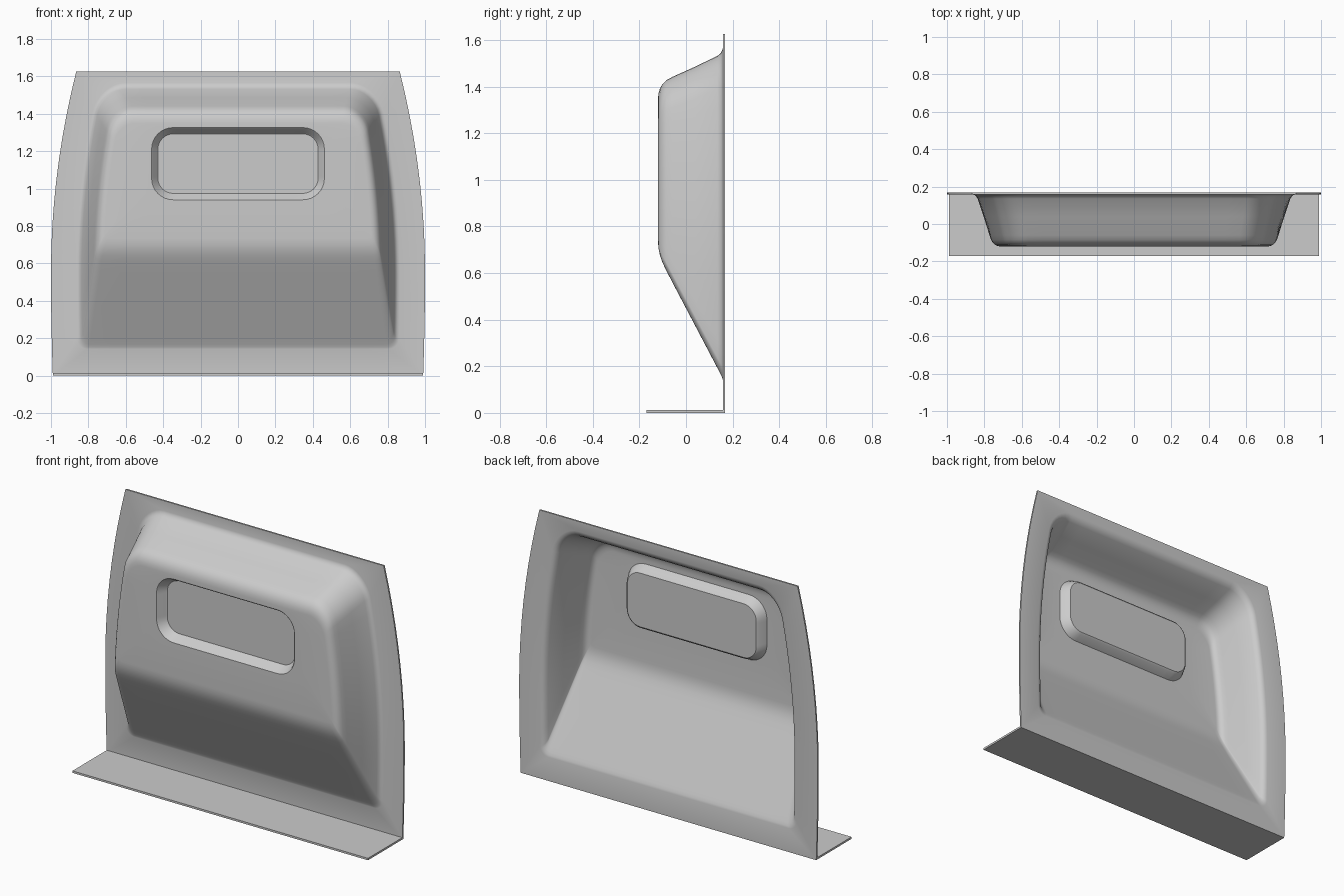
import bpy, bmesh, math

if "Cube" in bpy.data.objects:
    bpy.data.objects.remove(bpy.data.objects["Cube"])

BACK, T = 0.168, 0.01          # rear plane of the panel and sheet thickness
K, M = 8, 14                   # points per corner, segments per side


def half_width(z):
    """Bowed side edge of the panel."""
    if z > 0.55:
        return 1 - 0.135 * ((z - 0.55) / 1.075) ** 2
    return 1 - 0.01 * ((0.55 - z) / 0.55) ** 2


def ring(y, zlo, zhi, hw, r_bot, r_top, bowed=True):
    """Rounded rectangle, anticlockwise seen from the front; sides follow the bow."""
    pts = []
    corners = [(hw, zlo, -90, r_bot), (hw, zhi, 0, r_top),
               (-hw, zhi, 90, r_top), (-hw, zlo, 180, r_bot)]
    for cx, cz, a0, r in corners:
        ox = cx - math.copysign(r, cx)
        oz = cz + r if cz == zlo else cz - r
        for k in range(K + 1):
            a = math.radians(a0 + 90 * k / K)
            pts.append((ox + r * math.cos(a), oz + r * math.sin(a)))
    out = []
    for c in range(4):
        arc = pts[c * (K + 1):(c + 1) * (K + 1)]
        nxt = pts[((c + 1) * (K + 1)) % len(pts)]
        out += arc
        for m in range(1, M):
            t = m / M
            out.append((arc[-1][0] * (1 - t) + nxt[0] * t,
                        arc[-1][1] * (1 - t) + nxt[1] * t))
    if bowed:
        out = [(x * (half_width(z) - (1 - hw)) / hw, z) for x, z in out]
    return [(x, y, z) for x, z in out]


front = BACK - T
rings = [ring(front, 0, 1.625, 1.0, 0, 0)]

# Pressed bulge: y, bottom z, top z, side inset
profile = [(front, 0.142, 1.565, 0.0), (0.155, 0.152, 1.555, 0.012),
           (0.148, 0.167, 1.543, 0.021), (0.135, 0.192, 1.532, 0.029),
           (0.04, 0.373, 1.486, 0.061), (-0.06, 0.563, 1.441, 0.092),
           (-0.085, 0.612, 1.427, 0.100), (-0.10, 0.643, 1.412, 0.108),
           (-0.111, 0.673, 1.394, 0.119), (-0.118, 0.705, 1.372, 0.133),
           (-0.12, 0.735, 1.35, 0.148)]
for i, (y, lo, hi, inset) in enumerate(profile):
    f = i / (len(profile) - 1)
    rings.append(ring(y, lo, hi, 0.865 - inset, 0.055 - 0.035 * f, 0.16 - 0.06 * f))

# Window recess
for y, o in [(-0.12, 0), (-0.116, 0.005), (-0.07, 0.028), (-0.065, 0.034)]:
    rings.append(ring(y, 0.94 + o, 1.326 - o, 0.462 - o, 0.115 - o, 0.115 - o, False))

# Skin the rings into one sheet
bm = bmesh.new()
loops = [[bm.verts.new(p) for p in r] for r in rings]
n = len(loops[0])
for a, b in zip(loops, loops[1:]):
    for i in range(n):
        j = (i + 1) % n
        bm.faces.new((a[i], a[j], b[j], b[i]))
bm.faces.new(loops[-1])
bmesh.ops.remove_doubles(bm, verts=bm.verts, dist=1e-5)
mesh = bpy.data.meshes.new("bulkhead_panel")
bm.to_mesh(mesh)
bm.free()
panel = bpy.data.objects.new("bulkhead_panel", mesh)
bpy.context.collection.objects.link(panel)
solid = panel.modifiers.new("sheet_thickness", 'SOLIDIFY')
solid.thickness = T
solid.offset = -1
bpy.context.view_layer.objects.active = panel
panel.select_set(True)
bpy.ops.object.modifier_apply(modifier=solid.name)
bpy.ops.object.shade_smooth_by_angle(angle=math.radians(30))

# Floor flange
bpy.ops.mesh.primitive_cube_add(size=1, location=(0, -0.001, 0.006))
flange = bpy.context.object
flange.name = "floor_flange"
flange.scale = (1.98, 0.338, 0.012)
